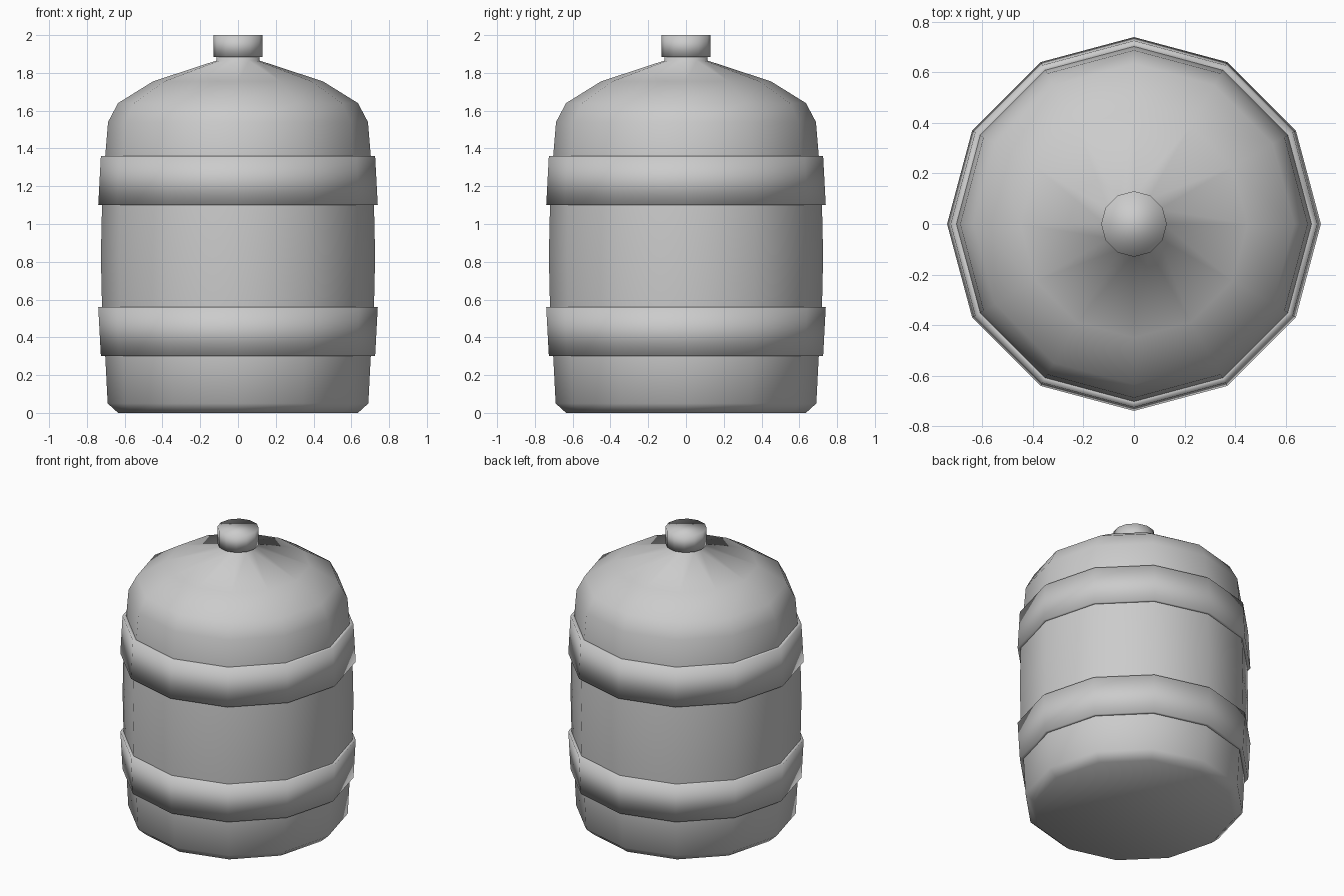
import bpy
import bmesh
from math import cos, sin, tau

SIDES = 12

cube = bpy.data.objects.get("Cube")
if cube:
    bpy.data.objects.remove(cube, do_unlink=True)

grey = bpy.data.materials.new("plain grey")
grey.use_nodes = True
colour = (0.6, 0.6, 0.6, 1)
grey.diffuse_color = colour
grey.node_tree.nodes["Principled BSDF"].inputs["Base Color"].default_value = colour


def lathe(name, profile, ring=False):
    """Spin a (radius, height) profile; a ring closes on itself, a solid gets end caps."""
    bm = bmesh.new()
    loops = [[bm.verts.new((r * cos(tau * i / SIDES), r * sin(tau * i / SIDES), z))
              for i in range(SIDES)] for r, z in profile]
    pairs = list(zip(loops, loops[1:]))
    if ring:
        pairs.append((loops[-1], loops[0]))
    else:
        bm.faces.new(loops[0][::-1])
        bm.faces.new(loops[-1])
    for low, high in pairs:
        for i in range(SIDES):
            j = (i + 1) % SIDES
            bm.faces.new((low[i], low[j], high[j], high[i]))
    bmesh.ops.recalc_face_normals(bm, faces=bm.faces)
    for face in bm.faces:
        face.smooth = True
    mesh = bpy.data.meshes.new(name)
    bm.to_mesh(mesh)
    bm.free()
    mesh.materials.append(grey)
    obj = bpy.data.objects.new(name, mesh)
    bpy.context.collection.objects.link(obj)
    return obj


# Bulging vessel with a domed shoulder and short neck
lathe("bottle_body", [(0.635, 0), (0.69, 0.05), (0.703, 0.3), (0.72, 0.56),
                      (0.726, 0.83), (0.72, 1.1), (0.703, 1.36), (0.688, 1.54),
                      (0.635, 1.64), (0.45, 1.755), (0.115, 1.865), (0.115, 1.9)])

# Raised bands, tapering away from the middle
lathe("lower_band", [(0.69, 0.3), (0.726, 0.3), (0.74, 0.56), (0.705, 0.56)], ring=True)
lathe("upper_band", [(0.705, 1.1), (0.74, 1.1), (0.726, 1.36), (0.69, 1.36)], ring=True)

# Stopper
lathe("cap", [(0.13, 1.885), (0.13, 2)])
